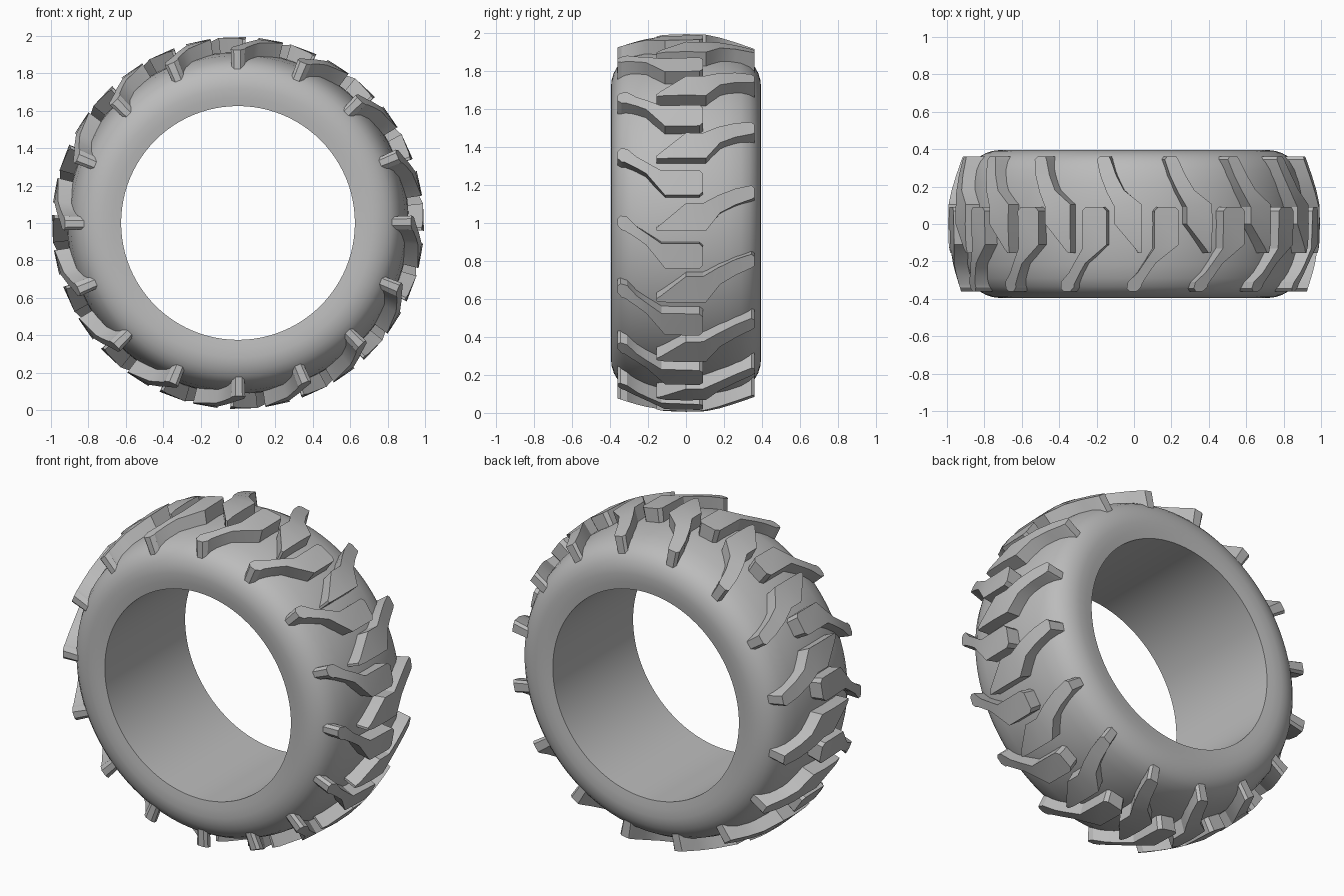
import bpy, bmesh, math
from mathutils import Vector

cube = bpy.data.objects.get("Cube")
if cube:
    bpy.data.objects.remove(cube, do_unlink=True)

rubber = bpy.data.materials.new("grey rubber")
rubber.use_nodes = True
GREY = (0.5, 0.5, 0.5, 1)
rubber.diffuse_color = GREY
rubber.node_tree.nodes["Principled BSDF"].inputs["Base Color"].default_value = GREY

LUGS = 16
SEGMENTS = 96


def ring_point(radius, angle, y):
    """Point around the wheel axis; angle runs from +x towards +z."""
    return Vector((radius * math.cos(angle), y, 1 + radius * math.sin(angle)))


def finish(bm, name, angle):
    bmesh.ops.recalc_face_normals(bm, faces=bm.faces)
    mesh = bpy.data.meshes.new(name)
    bm.to_mesh(mesh)
    bm.free()
    mesh.materials.append(rubber)
    obj = bpy.data.objects.new(name, mesh)
    bpy.context.collection.objects.link(obj)
    bpy.ops.object.select_all(action='DESELECT')
    obj.select_set(True)
    bpy.context.view_layer.objects.active = obj
    bpy.ops.object.shade_smooth_by_angle(angle=math.radians(angle))
    return obj


# Tyre body: half cross-section (y, radius) mirrored, then swept round the axis
half = [(0.385, 0.625), (0.392, 0.67), (0.395, 0.72), (0.391, 0.755), (0.38, 0.79),
        (0.362, 0.822), (0.335, 0.85), (0.29, 0.875), (0.22, 0.895), (0.11, 0.91)]
profile = half + [(0, 0.914)] + [(-y, r) for y, r in reversed(half)]
bm = bmesh.new()
rings = [[bm.verts.new(ring_point(r, math.tau * i / SEGMENTS, y)) for y, r in profile]
         for i in range(SEGMENTS)]
for i, ring in enumerate(rings):
    following = rings[(i + 1) % SEGMENTS]
    for j in range(len(profile)):
        k = (j + 1) % len(profile)
        bm.faces.new((ring[j], ring[k], following[k], following[j]))
finish(bm, "tyre_body", 35)


# Tread lugs: each is a strip of paired edge points (y, arc) bent over the crown
def crown(y):
    return 0.995 - 0.07 * (max(0, abs(y) - 0.08) / 0.28) ** 1.3


def root(y):
    return 0.89 - 0.09 * (abs(y) / 0.36) ** 2


def add_lug(bm, stations, turn):
    loops = []
    for low, high in stations:
        (y0, a0), (y1, a1) = low, high
        loops.append([bm.verts.new(ring_point(f(y), a + turn, y))
                      for f, y, a in ((root, y0, a0), (crown, y0, a0),
                                      (crown, y1, a1), (root, y1, a1))])
    for first, second in zip(loops, loops[1:]):
        for j in range(4):
            k = (j + 1) % 4
            bm.faces.new((first[j], first[k], second[k], second[j]))
    bm.faces.new(loops[0])
    bm.faces.new(loops[-1])


front = [((-0.36, -0.015), (-0.36, 0.025)),
         ((-0.34, -0.04), (-0.345, 0.042)),
         ((-0.32, -0.045), (-0.31, 0.035)),
         ((-0.26, -0.085), (-0.26, -0.02)),
         ((-0.21, -0.12), (-0.21, -0.055)),
         ((-0.11, -0.245), (-0.13, -0.11)),
         ((0.07, -0.245), (0.07, -0.11)),
         ((0.09, -0.225), (0.09, -0.13))]
back = [((-0.155, -0.04), (-0.155, -0.025)),
        ((-0.11, -0.042), (-0.13, -0.005)),
        ((0.0, -0.042), (0.0, 0.105)),
        ((0.105, -0.042), (0.09, 0.105)),
        ((0.18, 0.055), (0.17, 0.15)),
        ((0.26, 0.1), (0.26, 0.19)),
        ((0.345, 0.135), (0.345, 0.215)),
        ((0.36, 0.145), (0.36, 0.2))]

for name, stations in (("front_tread_lugs", front), ("back_tread_lugs", back)):
    bm = bmesh.new()
    for i in range(LUGS):
        add_lug(bm, stations, math.tau * i / LUGS)
    finish(bm, name, 25)
